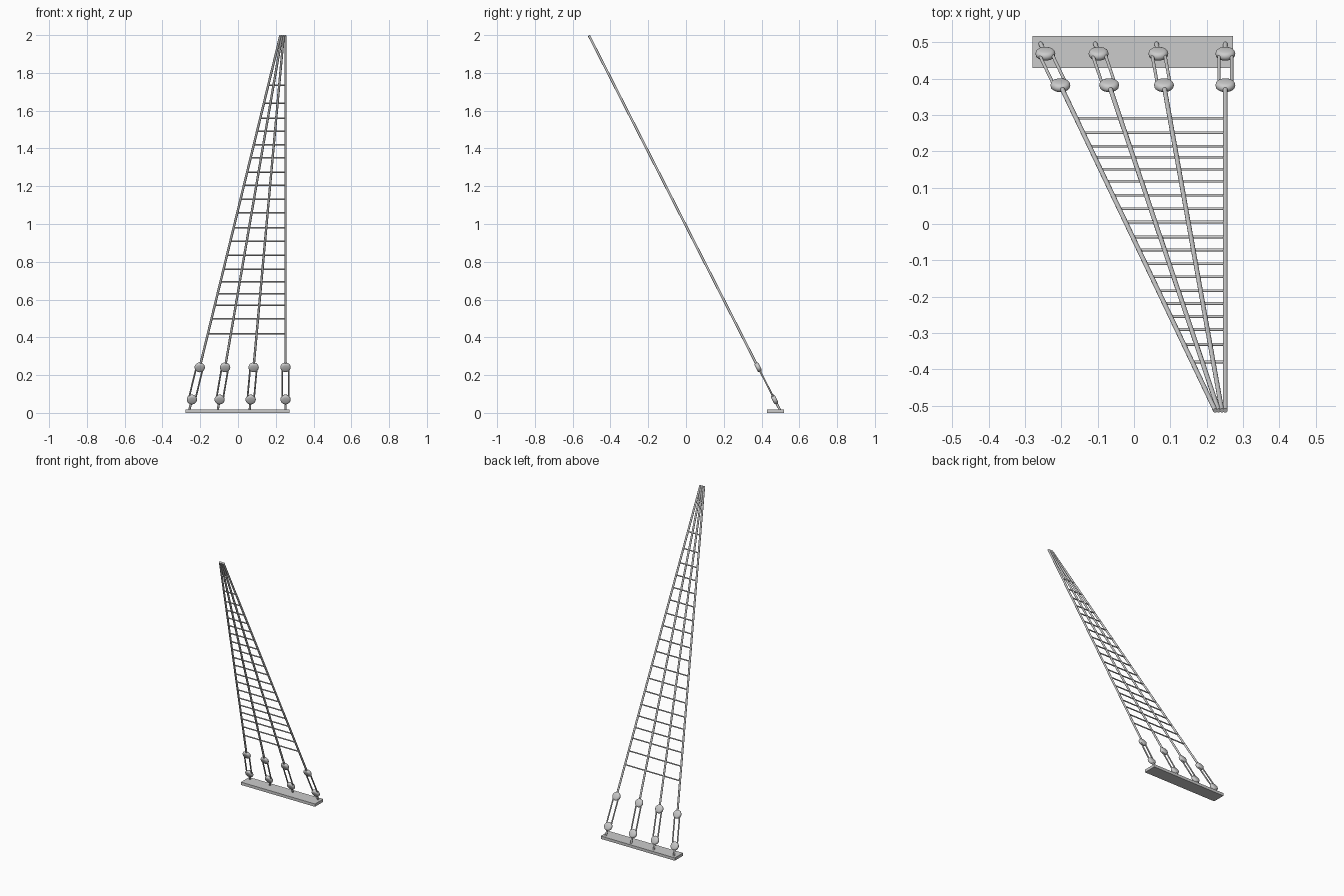
import bpy, bmesh, math
from mathutils import Vector, Matrix

if "Cube" in bpy.data.objects:
    bpy.data.objects.remove(bpy.data.objects["Cube"])

def plane_y(z):
    # all rigging lies in one raked plane
    return 0.505 - 0.51 * z

NORMAL = Vector((0, 1, 0.51)).normalized()
LOW_Z, UP_Z, TOP_Z = 0.071, 0.241, 1.997
LOW_X = [-0.244, -0.0975, 0.067, 0.2515]
TOP_X = [0.224, 0.233, 0.242, 0.2515]

def on_shroud(i, z):
    t = (z - LOW_Z) / (TOP_Z - LOW_Z)
    return Vector((LOW_X[i] + (TOP_X[i] - LOW_X[i]) * t, plane_y(z), z))

def finish(name, bm):
    bmesh.ops.recalc_face_normals(bm, faces=bm.faces)
    me = bpy.data.meshes.new(name)
    bm.to_mesh(me)
    bm.free()
    ob = bpy.data.objects.new(name, me)
    bpy.context.collection.objects.link(ob)
    bpy.ops.object.select_all(action='DESELECT')
    bpy.context.view_layer.objects.active = ob
    ob.select_set(True)
    bpy.ops.object.shade_smooth_by_angle(angle=math.radians(45))
    return ob

def rod(name, a, b, r, sides=12):
    bm = bmesh.new()
    d = b - a
    m = Matrix.Translation((a + b) / 2) @ d.to_track_quat('Z', 'Y').to_matrix().to_4x4()
    bmesh.ops.create_cone(bm, cap_ends=True, segments=sides, radius1=r, radius2=r,
                          depth=d.length, matrix=m)
    return finish(name, bm)

def deadeye(name, centre):
    # rounded disc lathed about the plane normal
    profile = [(0, -0.012), (0.016, -0.012), (0.022, -0.010), (0.026, -0.006), (0.0275, 0),
               (0.026, 0.006), (0.022, 0.010), (0.016, 0.012), (0, 0.012)]
    bm = bmesh.new()
    vs = [bm.verts.new((r, 0, h)) for r, h in profile]
    es = [bm.edges.new(p) for p in zip(vs, vs[1:])]
    bmesh.ops.spin(bm, geom=vs + es, cent=(0, 0, 0), axis=(0, 0, 1),
                   angle=2 * math.pi, steps=24)
    bmesh.ops.remove_doubles(bm, verts=bm.verts, dist=1e-5)
    m = Matrix.Translation(centre) @ NORMAL.to_track_quat('Z', 'Y').to_matrix().to_4x4()
    bmesh.ops.transform(bm, matrix=m, verts=bm.verts)
    return finish(name, bm)

# channel board at the foot
bm = bmesh.new()
bmesh.ops.create_cube(bm, size=1, matrix=Matrix.Translation((-0.003, 0.474, 0.0095))
                      @ Matrix.Diagonal((0.552, 0.088, 0.019, 1)))
finish("channel_board", bm)

# shrouds with their deadeyes, lanyards and foot links
for i in range(4):
    low, up = on_shroud(i, LOW_Z), on_shroud(i, UP_Z)
    n = i + 1
    rod(f"shroud_{n}", up, on_shroud(i, TOP_Z), 0.0063)
    deadeye(f"lower_deadeye_{n}", low)
    deadeye(f"upper_deadeye_{n}", up)
    rod(f"foot_link_{n}", on_shroud(i, 0.012), low, 0.006)
    side = (up - low).cross(NORMAL).normalized() * 0.0175
    for tag, s in (("left", -1), ("right", 1)):
        rod(f"lanyard_{n}_{tag}", low + side * s, up + side * s, 0.0045, 10)

# ratlines across the shrouds
heights = [0.42, 0.498, 0.57, 0.63, 0.695, 0.76, 0.835, 0.908, 0.98, 1.06,
           1.13, 1.205, 1.275, 1.35, 1.42, 1.49, 1.56, 1.64, 1.735]
for k, z in enumerate(heights):
    rod(f"ratline_{k + 1}", on_shroud(0, z), on_shroud(3, z), 0.004, 10)
